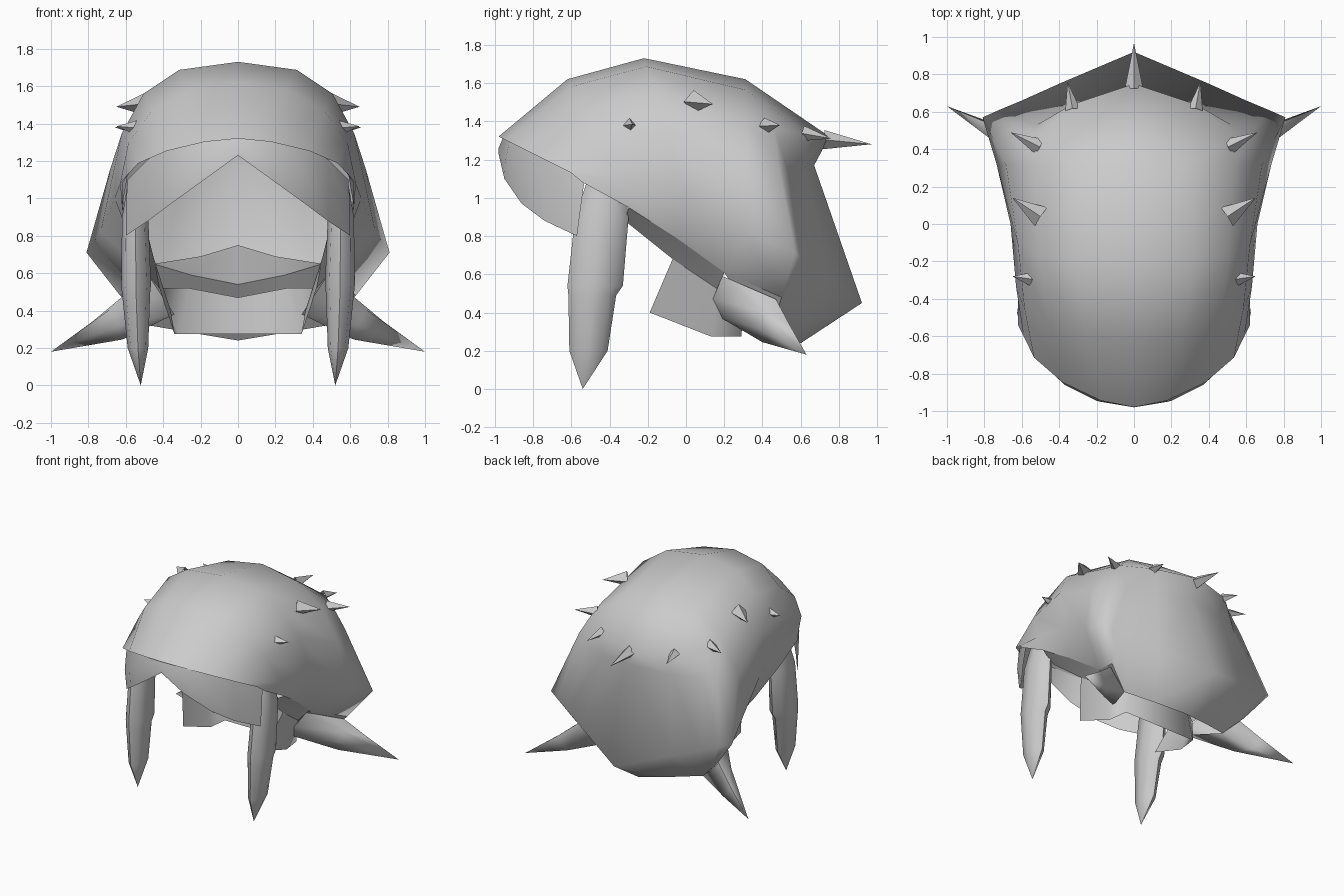
import bpy, bmesh, math
from mathutils import Vector

cube = bpy.data.objects.get("Cube")
if cube:
    bpy.data.objects.remove(cube, do_unlink=True)

grey = bpy.data.materials.new("plain grey")
grey.use_nodes = True
colour = (0.6, 0.6, 0.6, 1)
grey.diffuse_color = colour
grey.node_tree.nodes["Principled BSDF"].inputs["Base Color"].default_value = colour


def sheet(name, rows, closed=False, centre=(0, 0, 0.85), mirror=True, angle=60):
    """Skin a grid of points; optionally close each row and mirror across x."""
    bm = bmesh.new()
    grid = [[bm.verts.new(p) for p in row] for row in rows]
    for a, b in zip(grid, grid[1:]):
        n = len(a)
        for i in range(n if closed else n - 1):
            j = (i + 1) % n
            bm.faces.new((a[i], a[j], b[j], b[i]))
    bmesh.ops.remove_doubles(bm, verts=bm.verts, dist=0.0005)
    bmesh.ops.recalc_face_normals(bm, faces=bm.faces)
    # Turn the skin outwards from its own centre
    middle = Vector(centre)
    if sum(f.normal.dot(f.calc_center_median() - middle) * f.calc_area() for f in bm.faces) < 0:
        bmesh.ops.reverse_faces(bm, faces=bm.faces)
    mesh = bpy.data.meshes.new(name)
    bm.to_mesh(mesh)
    bm.free()
    mesh.materials.append(grey)
    ob = bpy.data.objects.new(name, mesh)
    bpy.context.collection.objects.link(ob)
    bpy.ops.object.select_all(action="DESELECT")
    ob.select_set(True)
    bpy.context.view_layer.objects.active = ob
    bpy.ops.object.shade_smooth_by_angle(angle=math.radians(angle))
    if mirror:
        mod = ob.modifiers.new("mirror", "MIRROR")
        mod.merge_threshold = 0.001
    return ob


def arch(top_y, top_z, belt, rim, power):
    """Half a superellipse from the crown line to the belt, then down to the rim."""
    points = []
    for k in range(5):
        a = math.pi / 2 * k / 4
        s = math.sin(a) ** (2 / power)
        c = 0 if k == 4 else math.cos(a) ** (2 / power)
        points.append((belt[0] * s, belt[1] + (top_y - belt[1]) * c, belt[2] + (top_z - belt[2]) * c))
    return points + [rim]


def spike(name, base, tip, radius, mirror=True):
    """Four-sided thorn standing on the shell."""
    base, tip = Vector(base), Vector(tip)
    axis = (tip - base).normalized()
    side = axis.cross(Vector((0, 0, 1))).normalized()
    up = side.cross(axis)
    root = base - axis * 0.04
    ring = [root + side * radius, root + up * radius, root - side * radius, root - up * radius]
    sheet(name, [ring, [tip] * 4], True, (base + tip) / 2, mirror, 30)


# Domed shell: arches at the front, then the ridge and the sunken back panel
corner, hinge, heel = (0.81, 0.57, 0.71), (0.63, 0.5, 0.48), (0.47, 0.45, 0.32)
rim_front, rim_mid, rim_back = (0.62, -0.3, 0.95), (0.58, -0.05, 0.79), (0.5, 0.2, 0.61)
shoulder = (0.62, 0.48, 1.2)
shell = [
    arch(-0.98, 1.32, (0.59, -0.6, 1.13), (0.62, -0.54, 1.08), 1.6),
    arch(-0.62, 1.62, (0.63, -0.34, 1.08), rim_front, 2.15),
    arch(-0.22, 1.73, (0.66, 0, 1), rim_mid, 2.6),
    arch(0.31, 1.62, (0.735, 0.32, 0.82), rim_back, 2.2),
    [(0, 0.75, 1.32), (0.33, 0.64, 1.33), (0.52, 0.46, 1.37), shoulder, corner, hinge],
    [(0, 0.67, 1.17), (0.3, 0.62, 1.16), (0.52, 0.53, 1.15), shoulder, corner, hinge],
    [(0, 0.92, 0.45), (0.4, 0.75, 0.58), (0.6, 0.66, 0.64), (0.72, 0.61, 0.68), corner, hinge],
    [(0, 0.6, 0.24), (0.24, 0.53, 0.28), heel, (0.55, 0.475, 0.4), hinge, hinge],
]
sheet("helmet_shell", shell, angle=120)

# Side underside between the rim, horn root and back corner
sheet("rim_corner", [[rim_back, hinge], [(0.47, 0.3, 0.45), heel]])

# Shelf inside the back, with its sloping underside
sheet("neck_shelf", [
    [(0, 0.78, 0.75), (0.2, 0.72, 0.69), (0.43, 0.6, 0.65), (0.64, 0.5, 0.65)],
    [(0, 0.35, 0.54), (0.25, 0.3, 0.59), (0.45, 0.22, 0.65), rim_back],
    [(0, 0.6, 0.24), (0.24, 0.53, 0.28), heel, (0.55, 0.475, 0.4)],
], centre=(0, 0.7, 0.5), angle=35)

# Arched brow plate below the front rim
sheet("brow_plate", [
    [(0, -0.95, 1.33), (0.2, -0.92, 1.31), (0.36, -0.84, 1.27), (0.48, -0.74, 1.21), (0.59, -0.53, 1.1)],
    [(0, -0.98, 1.26), (0.2, -0.945, 1.19), (0.37, -0.86, 1.1), (0.49, -0.75, 1.04), (0.6, -0.55, 0.95)],
    [(0, -0.98, 1.23), (0.18, -0.95, 1.1), (0.36, -0.86, 0.97), (0.48, -0.74, 0.88), (0.6, -0.57, 0.8)],
])

# Cheek lining turned inward from the rim to the jaw band
jaw_top = [(0.45, -0.07, 0.68), (0.42, 0.17, 0.52), (0.26, 0.29, 0.52), (0, 0.3, 0.47)]
sheet("cheek_lining", [[rim_front, rim_mid, rim_back], [(0.5, -0.32, 0.88)] + jaw_top[:2]])

# Jaw band curving around below the shell
sheet("jaw_band", [
    jaw_top,
    [(0.36, -0.19, 0.4), (0.34, 0.13, 0.275), (0.32, 0.29, 0.275), (0, 0.29, 0.275)],
], centre=(0, 0, 0.45), angle=80)

# Long tusks hanging at the front: centre and half widths at each level
tusk = []
for x, y, z, rx, ry in [(0.54, -0.42, 1.08, 0.05, 0.1), (0.55, -0.44, 0.9, 0.07, 0.14),
                        (0.545, -0.475, 0.54, 0.08, 0.145), (0.545, -0.49, 0.49, 0.075, 0.125),
                        (0.535, -0.51, 0.2, 0.055, 0.1), (0.52, -0.54, 0, 0, 0)]:
    tusk.append([(x + rx * math.cos(math.tau * i / 8), y + ry * math.sin(math.tau * i / 8), z)
                 for i in range(8)])
sheet("front_tusk", tusk, True, (0.54, -0.47, 0.5), angle=50)

# Big swept horns at the lower back corners
horn_tip = (1, 0.63, 0.18)
sheet("side_horn", [
    [(0.48, 0.19, 0.59), (0.62, 0.47, 0.47), heel, (0.34, 0.17, 0.38), (0.4, 0.14, 0.47)],
    [(0.68, 0.39, 0.41), (0.78, 0.54, 0.34), (0.7, 0.52, 0.24), (0.62, 0.4, 0.245), (0.64, 0.37, 0.32)],
    [horn_tip] * 5,
], True, (0.7, 0.45, 0.33), angle=85)

# Thorns along the ridge and sides
spike("crest_thorn", (0, 0.76, 1.3), (0, 0.97, 1.28), 0.05, False)
spike("rear_thorn", (0.335, 0.65, 1.33), (0.355, 0.76, 1.31), 0.04)
spike("shoulder_thorn", (0.54, 0.43, 1.375), (0.66, 0.49, 1.38), 0.045)
spike("side_thorn", (0.53, 0.06, 1.5), (0.65, 0.14, 1.49), 0.06)
spike("front_thorn", (0.58, -0.29, 1.38), (0.65, -0.28, 1.385), 0.04)
